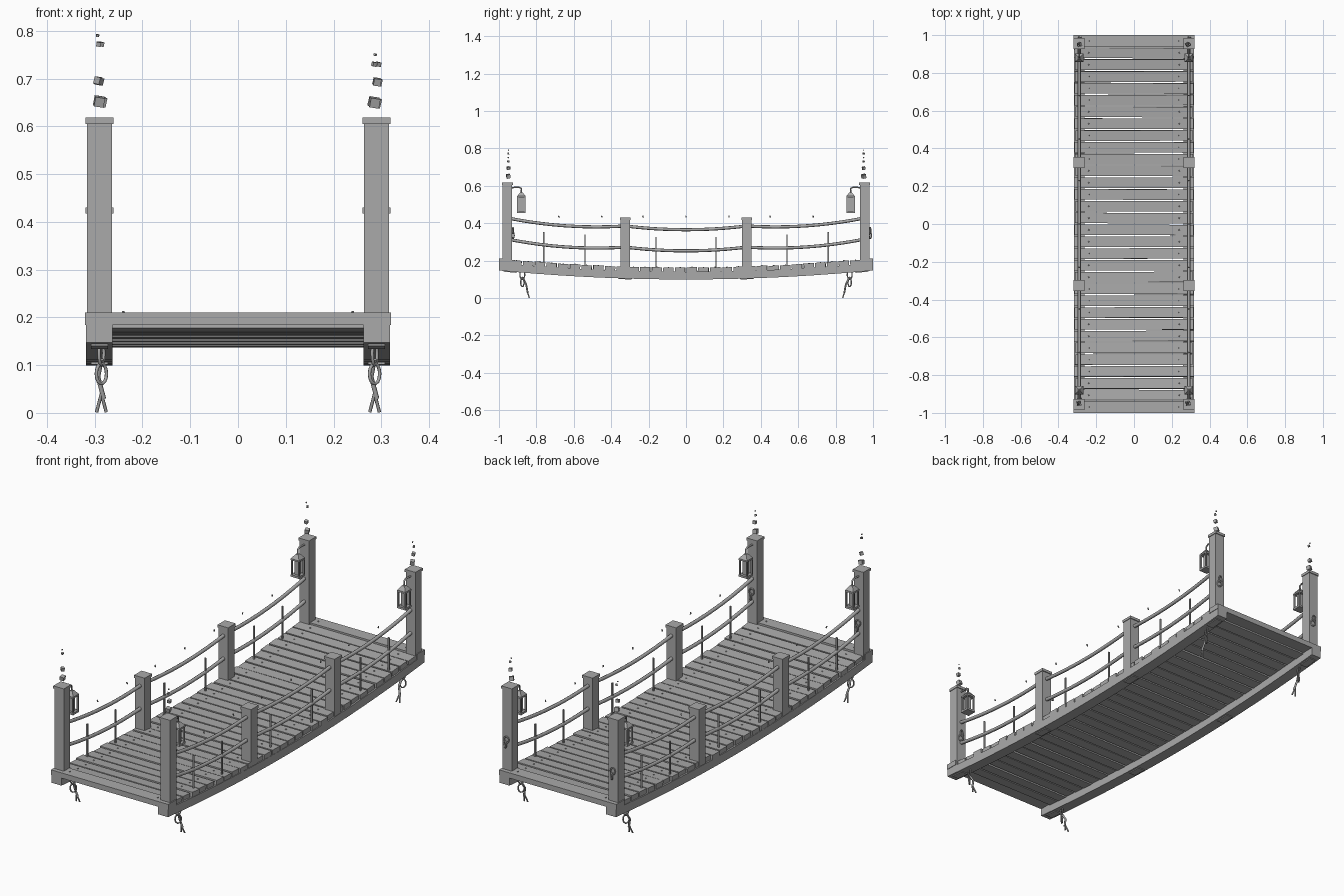
import bpy, bmesh, math, random
from mathutils import Matrix, Vector, Euler

random.seed(4)
if "Cube" in bpy.data.objects:
    bpy.data.objects.remove(bpy.data.objects["Cube"])

grey = bpy.data.materials.new("plain grey")
grey.use_nodes = True
COLOUR = (0.4, 0.4, 0.4, 1)
grey.diffuse_color = COLOUR
grey.node_tree.nodes["Principled BSDF"].inputs["Base Color"].default_value = COLOUR


def sag(y):
    """Height gained by the deck away from its middle."""
    return 0.048 * y * y


def finish(name, bm, smooth=False):
    mesh = bpy.data.meshes.new(name)
    bmesh.ops.recalc_face_normals(bm, faces=bm.faces)
    bm.to_mesh(mesh)
    bm.free()
    mesh.materials.append(grey)
    obj = bpy.data.objects.new(name, mesh)
    bpy.context.collection.objects.link(obj)
    if smooth:
        mesh.shade_smooth()
    return obj


def box(bm, centre, size, rot=(0, 0, 0)):
    m = Matrix.LocRotScale(Vector(centre), Euler(rot), Vector(size))
    bmesh.ops.create_cube(bm, size=1, matrix=m)


def cone(bm, centre, r1, r2, depth, sides, rot=(0, 0, 0)):
    m = Matrix.LocRotScale(Vector(centre), Euler(rot), None)
    bmesh.ops.create_cone(bm, cap_ends=True, segments=sides, radius1=r1,
                          radius2=r2, depth=depth, matrix=m)


def tube(name, points, radius, cyclic=False):
    """Round tube along a path, as a mesh."""
    curve = bpy.data.curves.new(name, "CURVE")
    curve.dimensions = "3D"
    curve.bevel_depth = radius
    curve.bevel_resolution = 2
    curve.use_fill_caps = True
    spline = curve.splines.new("POLY")
    spline.points.add(len(points) - 1)
    for p, co in zip(spline.points, points):
        p.co = (*co, 1)
    spline.use_cyclic_u = cyclic
    temp = bpy.data.objects.new(name, curve)
    mesh = bpy.data.meshes.new_from_object(temp)
    bpy.data.objects.remove(temp)
    mesh.name = name
    mesh.materials.clear()
    mesh.materials.append(grey)
    mesh.shade_smooth()
    obj = bpy.data.objects.new(name, mesh)
    bpy.context.collection.objects.link(obj)
    return obj


def link(name, centre, length, width, turn, tilt=0, radius=0.0035):
    """Oval chain link hanging in z, turned about z and tilted about x."""
    m = Matrix.Translation(centre) @ Matrix.Rotation(tilt, 4, "X") @ Matrix.Rotation(turn, 4, "Z")
    ring = [m @ Vector((math.cos(a) * width / 2, 0, math.sin(a) * length / 2))
            for a in (i * math.tau / 14 for i in range(14))]
    tube(name, ring, radius, True)


# Deck planks following the sag, with heavier boards at the ends
COUNT = 32
pitch = 2 / COUNT
bm = bmesh.new()
nails = bmesh.new()
for i in range(COUNT):
    y = -1 + pitch * (i + 0.5)
    end = i in (0, COUNT - 1)
    width = 0.64 if end else 0.626 + random.uniform(-0.008, 0.01)
    tilt = math.atan(0.096 * y)
    z = 0.197 if end else 0.15 + sag(y) + random.uniform(-0.002, 0.002)
    yaw = 0 if end else random.uniform(-0.004, 0.004)
    box(bm, (0, y, z), (width, pitch - (0 if end else 0.007), 0.026),
        (0 if end else tilt, 0, yaw))
    for x in (-0.24, 0.24):
        cone(nails, (x, y, z + 0.014), 0.004, 0.003, 0.004, 6)
finish("deck_planks", bm)
finish("plank_nails", nails)

for sx, side in ((-1, "right"), (1, "left")):
    x = 0.29 * sx

    # Sagging side beam
    bm = bmesh.new()
    ys = [-1 + i / 10 for i in range(21)]
    outline = [(y, 0.099 + sag(y)) for y in ys] + [(y, 0.14 + sag(y)) for y in reversed(ys)]
    face = bm.faces.new([bm.verts.new((0.263 * sx, y, z)) for y, z in outline])
    grown = bmesh.ops.extrude_face_region(bm, geom=[face])["geom"]
    bmesh.ops.translate(bm, vec=(0.055 * sx, 0, 0),
                        verts=[v for v in grown if isinstance(v, bmesh.types.BMVert)])
    finish("beam_" + side, bm)

    # Fixing plates under the beam
    bm = bmesh.new()
    for y in (-0.94, -0.325, 0.325, 0.94):
        box(bm, (x, y, 0.098 + sag(y)), (0.036, 0.07, 0.006), (math.atan(0.096 * y), 0, 0))
    finish("beam_plates_" + side, bm)

    # Posts with caps
    bm = bmesh.new()
    for y, top in ((-0.955, 0.618), (-0.325, 0.43), (0.325, 0.43), (0.955, 0.618)):
        foot = 0.13 + sag(y)
        box(bm, (x, y, (foot + top - 0.01) / 2), (0.052, 0.05, top - 0.01 - foot))
        box(bm, (x, y, top - 0.0065), (0.058, 0.058, 0.013))
    finish("posts_" + side, bm)

    # Drooping rope rails, one span between each pair of posts
    spans = [(-0.94, -0.325, 0.04, 0), (-0.325, 0.325, 0, 0), (0.325, 0.94, 0, 0.04)]
    for label, height in (("upper", 0.385), ("lower", 0.272)):
        for y0, y1, h0, h1 in spans:
            pts = []
            for k in range(13):
                t = k / 12
                pts.append((x, y0 + (y1 - y0) * t,
                            height + h0 + (h1 - h0) * t - 0.08 * t * (1 - t)))
            tube(f"{label}_rope_{side}", pts, 0.0085)

    # Thin stakes
    bm = bmesh.new()
    for y in (-0.76, -0.54, -0.16, 0.16, 0.54, 0.76):
        box(bm, (x, y, 0.24 + sag(y)), (0.007, 0.007, 0.17))
    finish("stakes_" + side, bm)

    # Floating specks above the rails
    bm = bmesh.new()
    for y in (-0.68, -0.45, -0.23, 0, 0.23, 0.45, 0.68):
        box(bm, (x, y, 0.435), (0.005, 0.005, 0.01), (0.3, 0.2, y))
    finish("specks_" + side, bm)

    for sy, place in ((-1, "front"), (1, "back")):
        tag = f"{place}_{side}"
        ly = 0.88 * sy

        # Lantern: bracket, base, corner bars, glass, roof
        tube("lantern_bracket_" + tag,
             [(x, 0.935 * sy, 0.59), (x, ly + 0.012 * sy, 0.592), (x, ly, 0.585), (x, ly, 0.56)], 0.004)
        bm = bmesh.new()
        box(bm, (x, ly, 0.46), (0.046, 0.046, 0.01))
        box(bm, (x, ly, 0.54), (0.046, 0.046, 0.008))
        for dx in (-1, 1):
            for dy in (-1, 1):
                box(bm, (x + 0.019 * dx, ly + 0.019 * dy, 0.5), (0.007, 0.007, 0.08))
        box(bm, (x, ly, 0.5), (0.02, 0.02, 0.075))
        cone(bm, (x, ly, 0.554), 0.032, 0.01, 0.02, 4, (0, 0, math.pi / 4))
        finish("lantern_" + tag, bm)

        # Chain hanging from the beam, ending in two loose straps
        cx = x - 0.004 * sx
        cy = 0.875 * sy
        link("chain_link_" + tag, (cx, cy, 0.125), 0.05, 0.028, 1.2)
        link("chain_link_" + tag, (cx, cy, 0.082), 0.042, 0.028, 0.7)
        bend = 0.855 * sy
        tube("chain_hook_" + tag, [(cx, cy, 0.112), (cx - 0.007, bend, 0.075),
                                   (cx + 0.005, bend - 0.008 * sy, 0.03)], 0.005)
        for d in (-1, 1):
            tube("loose_strap_" + tag, [(cx, bend - 0.005 * sy, 0.04),
                                        (cx + 0.01 * d, 0.838 * sy, 0.002)], 0.0035)

        # Small iron links on the back face of the end post
        py = 0.955 * sy + 0.03
        link("post_link_" + tag, (x, py, 0.36), 0.032, 0.022, 0.3)
        link("post_link_" + tag, (x + 0.006, py, 0.335), 0.032, 0.022, -0.6)

        # Rising cubes above the end post
        tops = (0.652, 0.695, 0.772, 0.79) if sx < 0 else (0.65, 0.693, 0.73, 0.75)
        bm = bmesh.new()
        for z, size in zip(tops, (0.02, 0.015, 0.009, 0.005)):
            box(bm, (x + random.uniform(-0.005, 0.004), 0.95 * sy, z), (size,) * 3,
                (0.2, 0.15, random.uniform(0, 1)))
        finish("rising_cubes_" + tag, bm)
